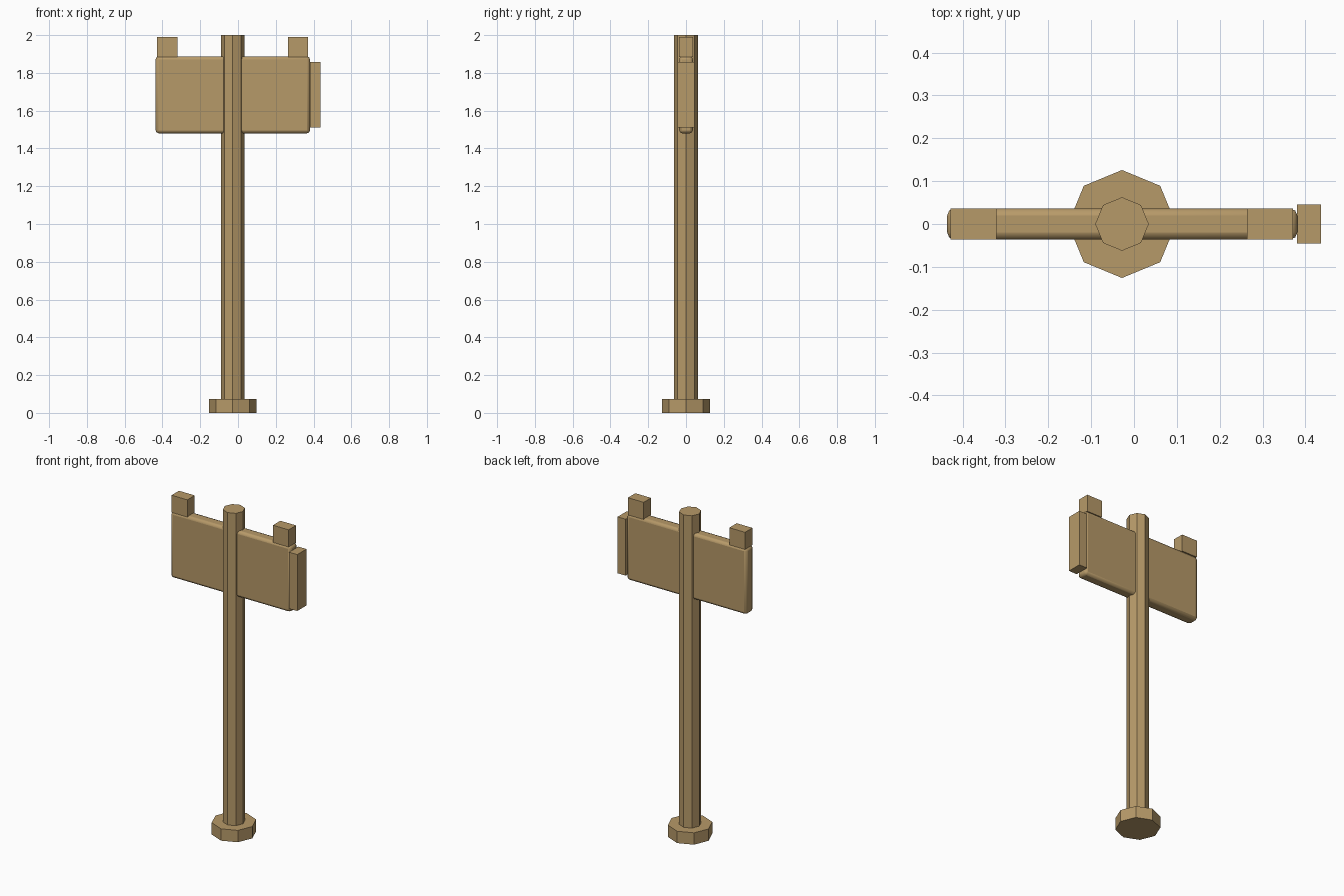
import bpy
from math import pi

if "Cube" in bpy.data.objects:
    bpy.data.objects.remove(bpy.data.objects["Cube"])

wood = bpy.data.materials.new("wood")
wood.diffuse_color = (0.47, 0.32, 0.14, 1)
wood.use_nodes = True
wood.node_tree.nodes["Principled BSDF"].inputs["Base Color"].default_value = wood.diffuse_color


def finish(name):
    ob = bpy.context.object
    ob.name = name
    ob.data.materials.append(wood)
    return ob


def box(name, x0, x1, y, z0, z1):
    """Box spanning x0..x1, -y..y, z0..z1."""
    bpy.ops.mesh.primitive_cube_add(size=1, location=((x0 + x1) / 2, 0, (z0 + z1) / 2))
    ob = finish(name)
    ob.scale = (x1 - x0, 2 * y, z1 - z0)
    bpy.ops.object.transform_apply(location=False, rotation=False, scale=True)
    return ob


def octagon(name, r, z0, z1):
    """Eight-sided post with a corner on each axis."""
    bpy.ops.mesh.primitive_cylinder_add(vertices=8, radius=r, depth=z1 - z0,
                                        location=(-0.028, 0, (z0 + z1) / 2))
    return finish(name)


# Post and foot
octagon("post", 0.0625, 0, 2)
octagon("foot", 0.126, 0, 0.073)

# Sign board with rounded edges
board = box("board", -0.436, 0.381, 0.036, 1.48, 1.887)
bevel = board.modifiers.new("rounded_edges", 'BEVEL')
bevel.width = 0.016
bevel.segments = 2
bpy.ops.object.shade_smooth_by_angle(angle=pi / 6)

# Square tabs on top of the board
for name, x0 in (("left_tab", -0.428), ("right_tab", 0.264)):
    box(name, x0, x0 + 0.107, 0.036, 1.884, 1.99)

# Upright block at the board's right end
box("end_block", 0.38, 0.436, 0.045, 1.51, 1.858)
